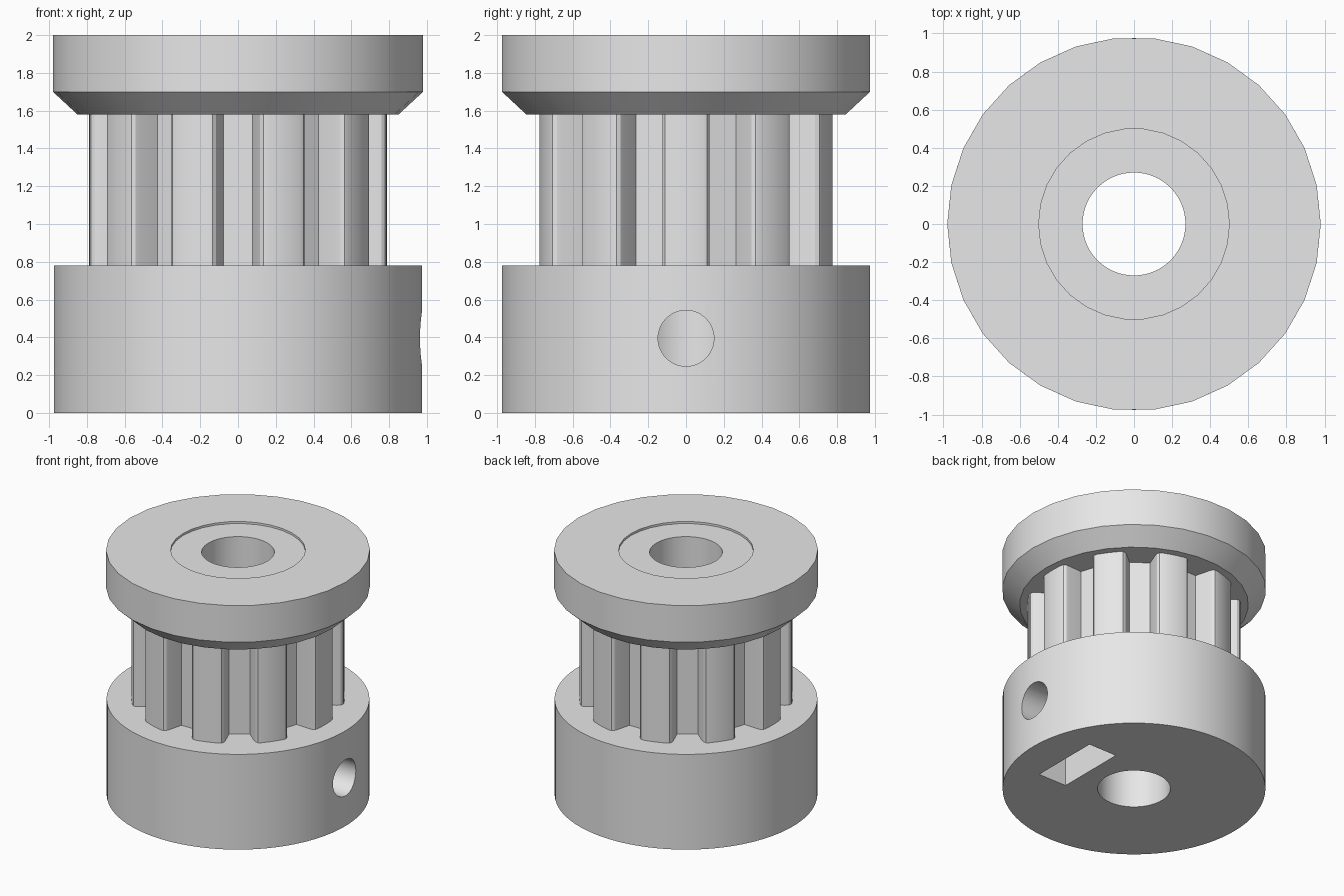
import bpy, bmesh, math
from mathutils import Vector

if "Cube" in bpy.data.objects:
    bpy.data.objects.remove(bpy.data.objects["Cube"], do_unlink=True)

grey = bpy.data.materials.new("plain grey")
grey.use_nodes = True
grey.diffuse_color = (0.8, 0.8, 0.8, 1)
grey.node_tree.nodes["Principled BSDF"].inputs["Base Color"].default_value = (0.8, 0.8, 0.8, 1)


def make_object(name, bm):
    bmesh.ops.remove_doubles(bm, verts=bm.verts, dist=1e-5)
    bmesh.ops.recalc_face_normals(bm, faces=bm.faces)
    mesh = bpy.data.meshes.new(name)
    bm.to_mesh(mesh)
    bm.free()
    mesh.materials.append(grey)
    obj = bpy.data.objects.new(name, mesh)
    bpy.context.collection.objects.link(obj)
    return obj


def prism(name, outline, direction):
    """Extrude a closed outline of 3D points along a direction."""
    bm = bmesh.new()
    face = bm.faces.new([bm.verts.new(p) for p in outline])
    result = bmesh.ops.extrude_face_region(bm, geom=[face], use_keep_orig=True)
    moved = [g for g in result["geom"] if isinstance(g, bmesh.types.BMVert)]
    bmesh.ops.translate(bm, verts=moved, vec=Vector(direction))
    return make_object(name, bm)


def circle(radius, sides):
    return [(radius * math.cos(math.tau * i / sides),
             radius * math.sin(math.tau * i / sides)) for i in range(sides)]


def lathe(name, profile, sides):
    """Spin a stepped profile of (radius, height) and close both ends."""
    bm = bmesh.new()
    rings = [[bm.verts.new((x, y, z)) for x, y in circle(r, sides)] for r, z in profile]
    for low, high in zip(rings, rings[1:]):
        for i in range(sides):
            j = (i + 1) % sides
            bm.faces.new((low[i], low[j], high[j], high[i]))
    bm.faces.new(rings[0])
    bm.faces.new(rings[-1])
    return make_object(name, bm)


def cut(obj, cutter):
    mod = obj.modifiers.new("cut", "BOOLEAN")
    mod.operation = "DIFFERENCE"
    mod.solver = "EXACT"
    mod.object = cutter
    bpy.context.view_layer.objects.active = obj
    bpy.ops.object.modifier_apply(modifier=mod.name)


# Main parts: wide base, toothed core, chamfered flange with a shallow recess
base = lathe("base", [(0.975, 0), (0.975, 0.78)], 120)
flange = lathe("flange", [(0.85, 1.58), (0.98, 1.70), (0.98, 2.0),
                          (0.5, 2.0), (0.5, 1.983)], 30)

# One groove half as (radius, half width), mirrored and repeated ten times
half = [(0.62, 0.077), (0.735, 0.107), (0.76, 0.117), (0.774, 0.135), (0.775, 0.16)]
groove = [(r, -w) for r, w in reversed(half)] + half + [
    (0.79 * math.cos(math.pi / 10), 0.79 * math.sin(math.pi / 10))]
outline = []
for k in range(10):
    a = math.tau * (k + 0.5) / 10
    c, s = math.cos(a), math.sin(a)
    outline += [(r * c - w * s, r * s + w * c, 0.78) for r, w in groove]
core = prism("toothed_core", outline, (0, 0, 0.8))

# Cutters: shaft bore, radial screw hole, captive nut slot open at the bottom
bore = prism("bore_cutter", [(x, y, -0.1) for x, y in circle(0.27, 64)], (0, 0, 2.3))
screw = prism("screw_cutter", [(0.1, y, 0.395 + z) for y, z in circle(0.148, 48)], (1.2, 0, 0))
nut = prism("nut_cutter", [(0.42, y, z) for y, z in
                           [(-0.29, -0.1), (0.29, -0.1), (0.29, 0.56), (0, 0.73), (-0.29, 0.56)]],
            (0.255, 0, 0))
for part in (base, core, flange):
    cut(part, bore)
cut(base, screw)
cut(base, nut)
for cutter in (bore, screw, nut):
    bpy.data.objects.remove(cutter, do_unlink=True)

# Smooth the round walls, keep the edges crisp
for part in (base, core, flange):
    bpy.ops.object.select_all(action="DESELECT")
    part.select_set(True)
    bpy.context.view_layer.objects.active = part
    bpy.ops.object.shade_smooth_by_angle(angle=math.radians(30))
